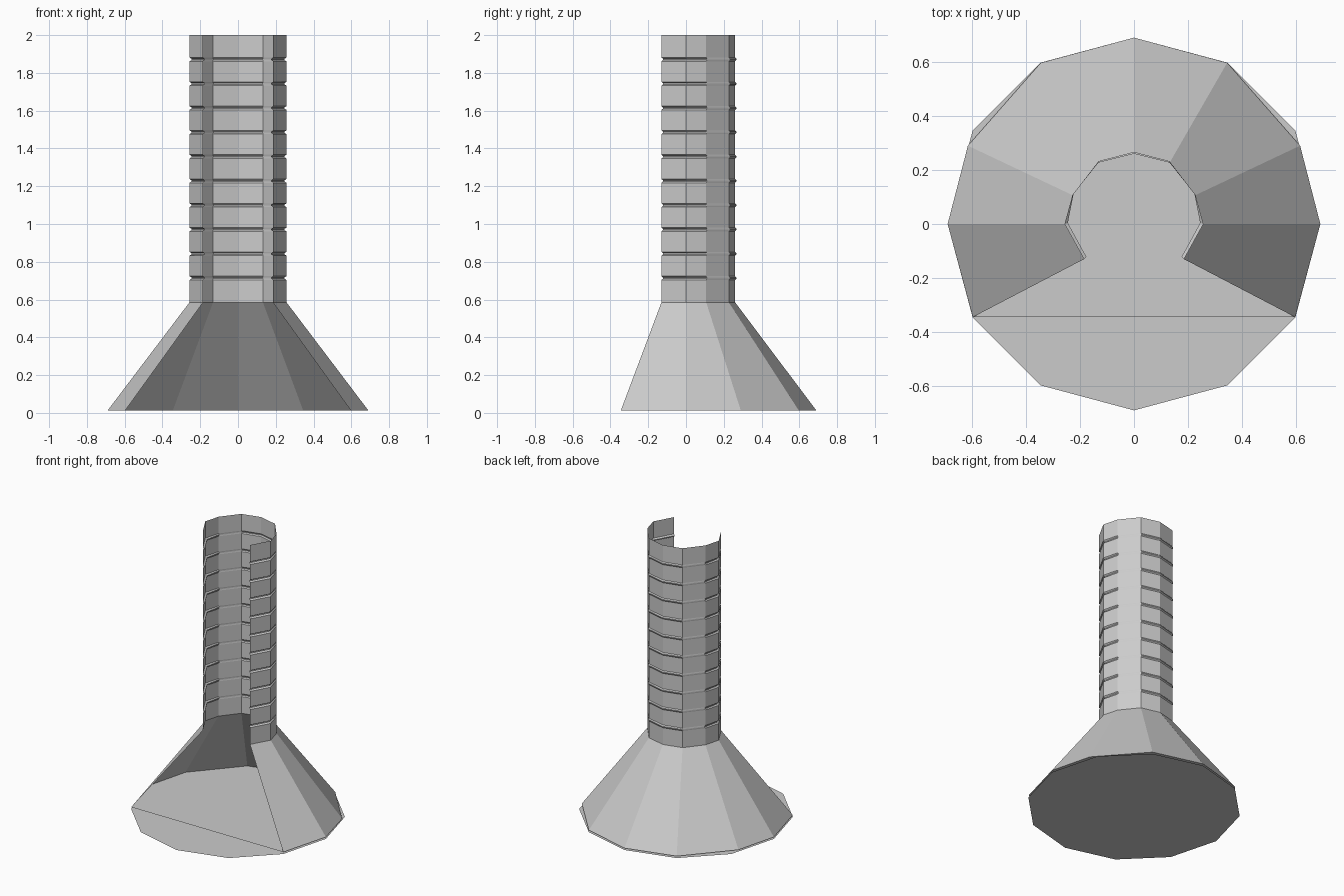
import bpy, bmesh, math

if "Cube" in bpy.data.objects:
    bpy.data.objects.remove(bpy.data.objects["Cube"])

def make_object(name, bm):
    me = bpy.data.meshes.new(name)
    bm.to_mesh(me)
    bm.free()
    ob = bpy.data.objects.new(name, me)
    bpy.context.collection.objects.link(ob)
    return ob

def outline(half, z):
    """Mirror a right-hand half outline (front to back) into an open arc."""
    pts = half + [(-x, y) for x, y in reversed(half[:-1])]
    return [(x, y, z) for x, y in pts]

def loft(bm, rows):
    """Skin open arcs stacked from bottom to top."""
    vs = [[bm.verts.new(p) for p in r] for r in rows]
    for a, b in zip(vs, vs[1:]):
        for i in range(len(a) - 1):
            bm.faces.new((a[i], a[i + 1], b[i + 1], b[i]))
    return vs

skirt = [(0.597, -0.345), (0.69, 0), (0.615, 0.29), (0.345, 0.597), (0, 0.69)]
tube = [(0.185, -0.13), (0.257, 0), (0.228, 0.107), (0.132, 0.227), (0, 0.26)]
seam = [(0.176, -0.122), (0.245, 0.004), (0.224, 0.111), (0.131, 0.233), (0, 0.267)]
z_floor, z_neck, z_top, rings = 0.013, 0.585, 2.0, 11

# Flat twelve-sided base plate
bm = bmesh.new()
bm.faces.new([bm.verts.new((0.69 * math.cos(math.radians(30 * i)),
                            0.69 * math.sin(math.radians(30 * i)), 0)) for i in range(12)])
make_object("base_plate", bm)

# Flared hood, open at the front, with its floor
bm = bmesh.new()
rows = loft(bm, [outline(skirt, z_floor), outline(tube, z_neck)])
bm.faces.new(rows[0])
make_object("flared_hood", bm)

# Open flue: stacked bands separated by narrow grooves
bm = bmesh.new()
levels = [outline(tube, z_neck)]
step = (z_top - z_neck) / rings
for i in range(1, rings):
    z = z_neck + i * step
    levels += [outline(tube, z - 0.01), outline(seam, z - 0.003),
               outline(seam, z + 0.003), outline(tube, z + 0.01)]
levels.append(outline(tube, z_top))
loft(bm, levels)
make_object("banded_flue", bm)
